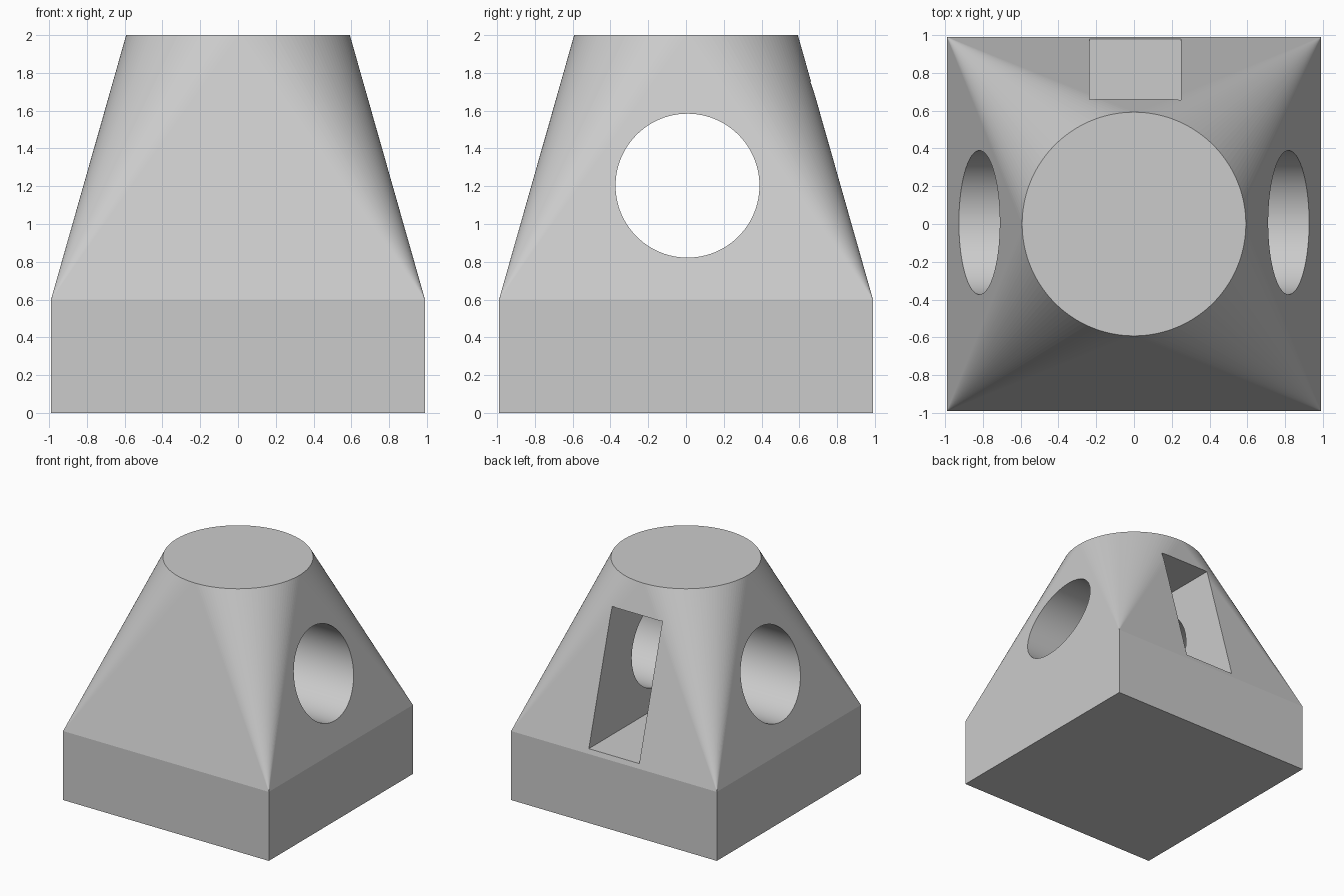
import bpy, bmesh
from math import cos, sin, pi
from mathutils import Matrix, Vector

default_cube = bpy.data.objects.get("Cube")
if default_cube:
    bpy.data.objects.remove(default_cube, do_unlink=True)

HALF, BASE_TOP, TOP = 0.99, 0.6, 2.0
TOP_RADIUS, ARC_STEPS = 0.592, 36

grey = bpy.data.materials.new("plain grey")
grey.use_nodes = True
colour = (0.6, 0.6, 0.6, 1)
grey.diffuse_color = colour
grey.node_tree.nodes["Principled BSDF"].inputs["Base Color"].default_value = colour


def add_object(name, bm):
    bmesh.ops.recalc_face_normals(bm, faces=bm.faces[:])
    mesh = bpy.data.meshes.new(name)
    bm.to_mesh(mesh)
    bm.free()
    mesh.materials.append(grey)
    obj = bpy.data.objects.new(name, mesh)
    bpy.context.collection.objects.link(obj)
    return obj


# Body: square block that lofts into a round top
bm = bmesh.new()
signs = [(1, 1), (-1, 1), (-1, -1), (1, -1)]
low = [bm.verts.new((sx * HALF, sy * HALF, 0)) for sx, sy in signs]
mid = [bm.verts.new((sx * HALF, sy * HALF, BASE_TOP)) for sx, sy in signs]
count = 4 * ARC_STEPS
ring = [bm.verts.new((TOP_RADIUS * cos(2 * pi * i / count),
                      TOP_RADIUS * sin(2 * pi * i / count), TOP))
        for i in range(count)]
bm.faces.new(low)
bm.faces.new(ring)
for k in range(4):
    n = (k + 1) % 4
    bm.faces.new((low[k], low[n], mid[n], mid[k]))
    # Flat triangle on each side, then a cone fan on each corner
    bm.faces.new((mid[k], mid[n], ring[n * ARC_STEPS]))
    for i in range(k * ARC_STEPS, (k + 1) * ARC_STEPS):
        bm.faces.new((mid[k], ring[i], ring[(i + 1) % count]))
body = add_object("lofted_body", bm)

# Round bore running from side to side
bm = bmesh.new()
bmesh.ops.create_cone(bm, cap_ends=True, segments=96, radius1=0.381,
                      radius2=0.381, depth=3,
                      matrix=Matrix.Translation((0, 0.008, 1.203))
                      @ Matrix.Rotation(pi / 2, 4, 'Y'))
for face in bm.faces:
    face.smooth = len(face.verts) == 4
bore = add_object("bore_cutter", bm)

# Rectangular slot from the back, opening into the bore
bm = bmesh.new()
lo, hi = Vector((-0.235, 0, 0.64)), Vector((0.25, 1.3, 1.755))
bmesh.ops.create_cube(bm, size=1, matrix=Matrix.Translation((lo + hi) / 2)
                      @ Matrix.Diagonal((hi - lo).to_4d()))
slot = add_object("slot_cutter", bm)

# Cut both openings, then drop the cutters
bpy.context.view_layer.objects.active = body
for cutter in (bore, slot):
    cutter.hide_render = True
    mod = body.modifiers.new(cutter.name, 'BOOLEAN')
    mod.operation = 'DIFFERENCE'
    mod.solver = 'EXACT'
    mod.object = cutter
    bpy.ops.object.modifier_apply(modifier=mod.name)
    bpy.data.objects.remove(cutter, do_unlink=True)
